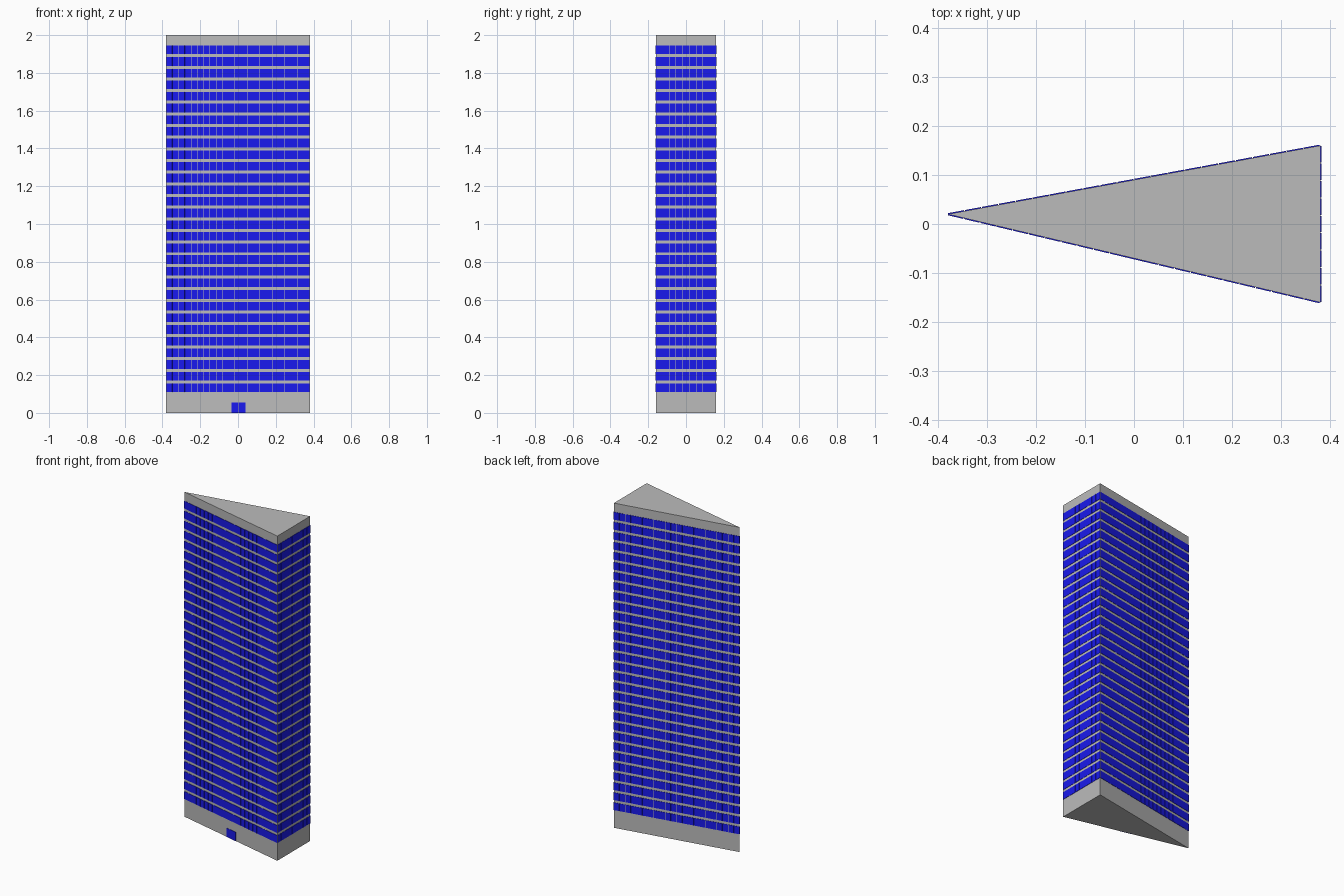
import bpy, bmesh
from mathutils import Vector

if "Cube" in bpy.data.objects:
    bpy.data.objects.remove(bpy.data.objects["Cube"])

H = 2.0
CORNERS = [Vector((-0.38, 0.02, 0)), Vector((0.38, -0.16, 0)), Vector((0.38, 0.16, 0))]
ROWS, Z0, ROW_PITCH, WIN_H = 30, 0.11, 0.0617, 0.046
PROUD = 0.002


def material(name, rgb):
    m = bpy.data.materials.new(name)
    m.diffuse_color = (*rgb, 1)
    m.use_nodes = True
    m.node_tree.nodes["Principled BSDF"].inputs["Base Color"].default_value = m.diffuse_color
    return m


def finish(bm, name, mat):
    bmesh.ops.recalc_face_normals(bm, faces=bm.faces)
    me = bpy.data.meshes.new(name)
    bm.to_mesh(me)
    bm.free()
    me.materials.append(mat)
    ob = bpy.data.objects.new(name, me)
    bpy.context.collection.objects.link(ob)
    return ob


def prism(bm, points, z0, z1):
    """Closed upright prism over a footprint."""
    low = bm.faces.new([bm.verts.new((p.x, p.y, z0)) for p in points])
    up = bmesh.ops.extrude_face_region(bm, geom=[low])["geom"]
    verts = [g for g in up if isinstance(g, bmesh.types.BMVert)]
    bmesh.ops.translate(bm, verts=verts, vec=(0, 0, z1 - z0))


def panel(bm, a, b, s0, s1, z0, z1):
    """Thin glass slab on wall a-b, between distances s0 and s1 along it."""
    d = (b - a).normalized()
    n = Vector((d.y, -d.x, 0))
    p, q = a + d * s0, a + d * s1
    prism(bm, [p - n * PROUD, q - n * PROUD, q + n * PROUD, p + n * PROUD], z0, z1)


grey = material("concrete", (0.5, 0.5, 0.5))
blue = material("glass", (0.01, 0.01, 0.85))

# Wedge-shaped tower
bm = bmesh.new()
prism(bm, CORNERS, 0, H)
finish(bm, "tower", grey)

# Window grid on each wall
for i, (name, cols) in enumerate((("front_windows", 23), ("side_windows", 9), ("back_windows", 22))):
    a, b = CORNERS[i], CORNERS[(i + 1) % 3]
    pitch = (b - a).length / cols
    gap = 0.002
    bm = bmesh.new()
    for r in range(ROWS):
        z = Z0 + r * ROW_PITCH
        for c in range(cols):
            panel(bm, a, b, c * pitch + gap / 2, (c + 1) * pitch - gap / 2, z, z + WIN_H)
    finish(bm, name, blue)

# Double entrance door in the front wall
bm = bmesh.new()
a, b = CORNERS[0], CORNERS[1]
k = (b - a).length / (b.x - a.x)
for x0, x1 in ((-0.033, 0.003), (0.005, 0.041)):
    panel(bm, a, b, (x0 - a.x) * k, (x1 - a.x) * k, 0, 0.055)
finish(bm, "entrance_doors", blue)
